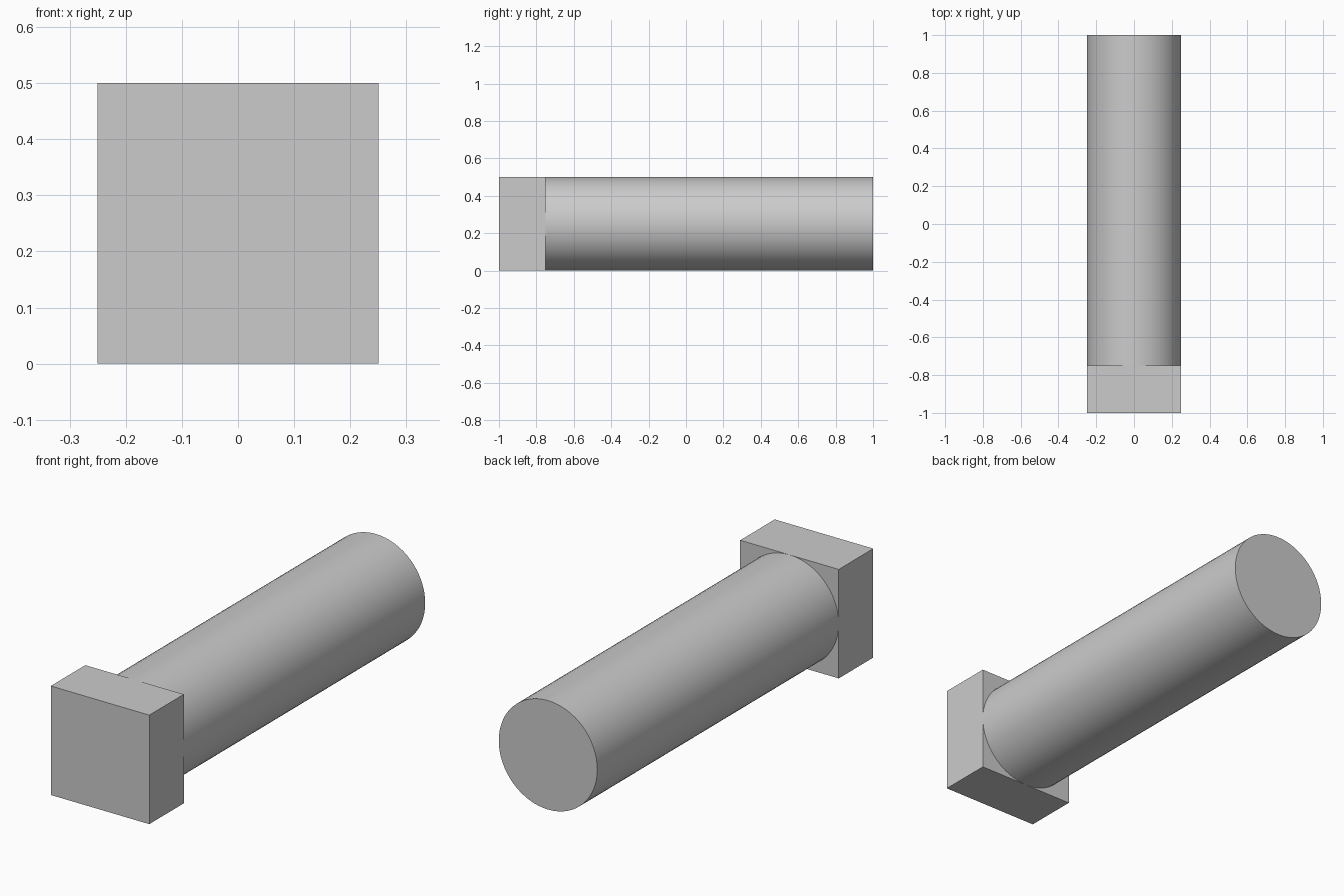
import bpy
import math

default = bpy.data.objects.get("Cube")
if default:
    bpy.data.objects.remove(default, do_unlink=True)

HALF = 0.25       # half the head width, also the shaft radius
JOINT_Y = -0.75   # where the shaft meets the head

# Single grey material
grey = bpy.data.materials.new("plain_grey")
grey.use_nodes = True
colour = (0.6, 0.6, 0.6, 1.0)
grey.diffuse_color = colour
grey.node_tree.nodes["Principled BSDF"].inputs["Base Color"].default_value = colour

# Square head
bpy.ops.mesh.primitive_cube_add(size=1, location=(0, (JOINT_Y - 1) / 2, HALF))
head = bpy.context.object
head.name = "square_head"
head.scale = (2 * HALF, 1 + JOINT_Y, 2 * HALF)
bpy.ops.object.transform_apply(location=False, rotation=False, scale=True)
head.data.materials.append(grey)

# Round shaft, running back from the head
bpy.ops.mesh.primitive_cylinder_add(
    vertices=64, radius=HALF, depth=1 - JOINT_Y,
    location=(0, (1 + JOINT_Y) / 2, HALF), rotation=(math.pi / 2, 0, 0))
shaft = bpy.context.object
shaft.name = "round_shaft"
shaft.data.materials.append(grey)
bpy.ops.object.shade_smooth_by_angle(angle=math.radians(30))
